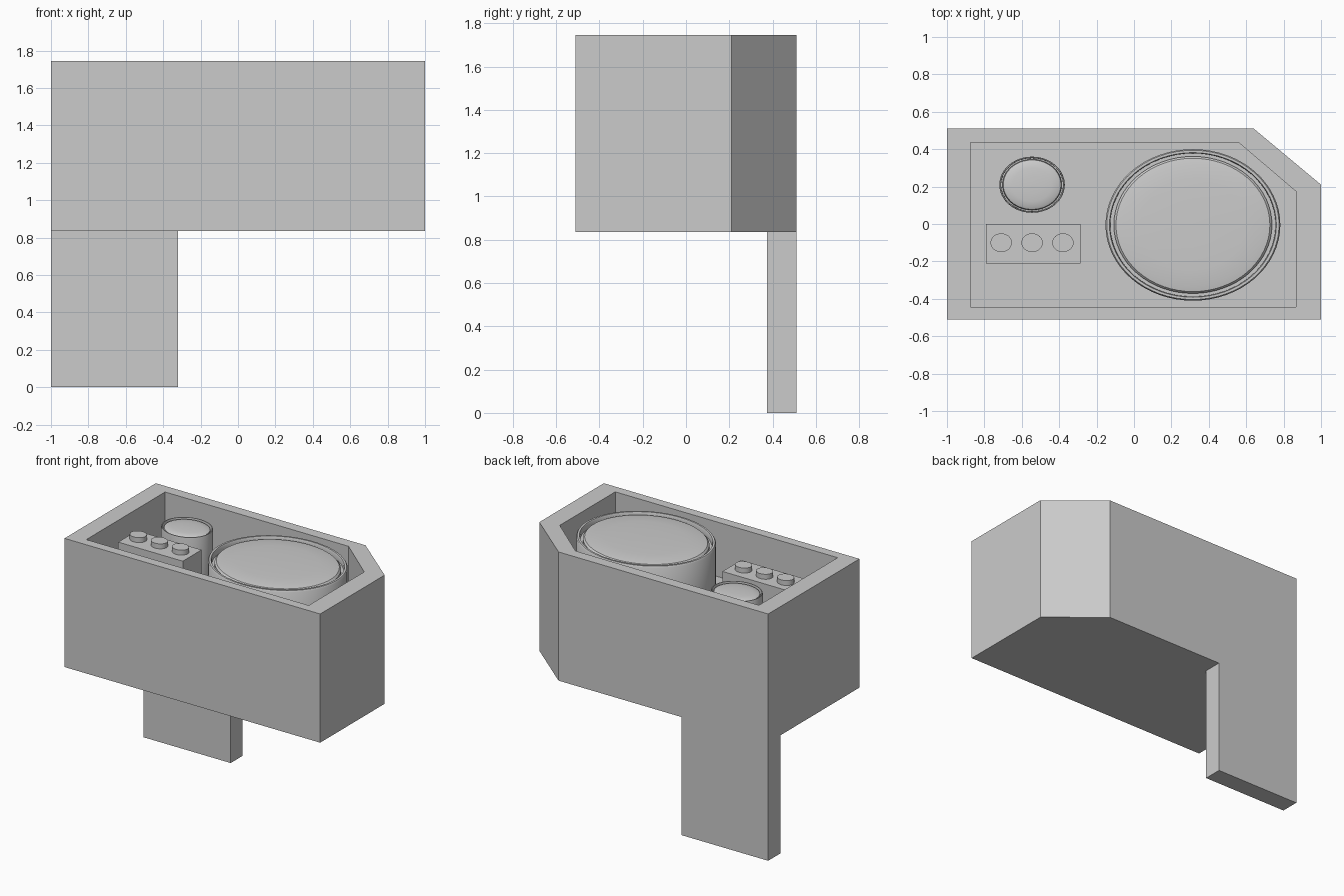
import bpy
import bmesh
from math import cos, sin, tau, radians

if "Cube" in bpy.data.objects:
    bpy.data.objects.remove(bpy.data.objects["Cube"])

grey = bpy.data.materials.new("plain grey")
grey.use_nodes = True
colour = (0.6, 0.6, 0.6, 1)
grey.diffuse_color = colour
grey.node_tree.nodes["Principled BSDF"].inputs["Base Color"].default_value = colour


def loft(name, loops, smooth=False):
    """Skin a stack of matching loops and cap both ends."""
    bm = bmesh.new()
    rings = [[bm.verts.new(p) for p in loop] for loop in loops]
    for low, high in zip(rings, rings[1:]):
        for i in range(len(low)):
            j = (i + 1) % len(low)
            bm.faces.new((low[i], low[j], high[j], high[i]))
    bm.faces.new(rings[0][::-1])
    bm.faces.new(rings[-1])
    bmesh.ops.recalc_face_normals(bm, faces=bm.faces)
    mesh = bpy.data.meshes.new(name)
    bm.to_mesh(mesh)
    bm.free()
    mesh.materials.append(grey)
    obj = bpy.data.objects.new(name, mesh)
    bpy.context.collection.objects.link(obj)
    if smooth:
        bpy.ops.object.select_all(action="DESELECT")
        obj.select_set(True)
        bpy.context.view_layer.objects.active = obj
        bpy.ops.object.shade_smooth_by_angle(angle=radians(35))
    return obj


def at_height(outline, z):
    return [(x, y, z) for x, y in outline]


def box(name, x0, x1, y0, y1, z0, z1):
    outline = [(x0, y0), (x1, y0), (x1, y1), (x0, y1)]
    return loft(name, [at_height(outline, z0), at_height(outline, z1)])


def turned(name, cx, cy, rx, ry, profile, sides=64):
    """Oval turned part; the profile lists (radius factor, height)."""
    loops = [[(cx + rx * f * cos(tau * i / sides), cy + ry * f * sin(tau * i / sides), z)
              for i in range(sides)] for f, z in profile]
    return loft(name, loops, smooth=True)


BASE, FLOOR, RIM = 0.835, 1.36, 1.745

# Open tray with one cut corner
outer = [(-1, -0.51), (1, -0.51), (1, 0.21), (0.64, 0.51), (-1, 0.51)]
inner = [(-0.875, -0.445), (0.865, -0.445), (0.865, 0.175), (0.56, 0.435), (-0.875, 0.435)]
loft("tray", [at_height(outer, BASE), at_height(outer, RIM),
              at_height(inner, RIM), at_height(inner, FLOOR)])

# Support panel under the back right corner
box("support_panel", -1, -0.32, 0.375, 0.51, 0, BASE)


# Two drums, each a rim, a groove and a domed pad
def drum(name, cx, cy, rx, ry, top):
    turned(name, cx, cy, rx, ry,
           [(1, FLOOR), (1, top - 0.01), (0.985, top), (0.955, top),
            (0.945, top - 0.01), (0.945, top - 0.04), (0.905, top - 0.04),
            (0.905, top - 0.02), (0.88, top - 0.008), (0.8, top - 0.002),
            (0.6, top + 0.003), (0.3, top + 0.005), (0.05, top + 0.006)])


drum("large_drum", 0.315, -0.005, 0.4675, 0.405, 1.73)
drum("small_drum", -0.545, 0.21, 0.175, 0.15, 1.67)

# Control block with three buttons
BLOCK = 1.66
box("control_block", -0.79, -0.285, -0.21, 0, FLOOR, BLOCK)
for i in range(3):
    turned(f"button_{i + 1}", -0.71 + 0.165 * i, -0.1, 0.057, 0.05,
           [(1, BLOCK), (1, BLOCK + 0.035)], sides=32)
